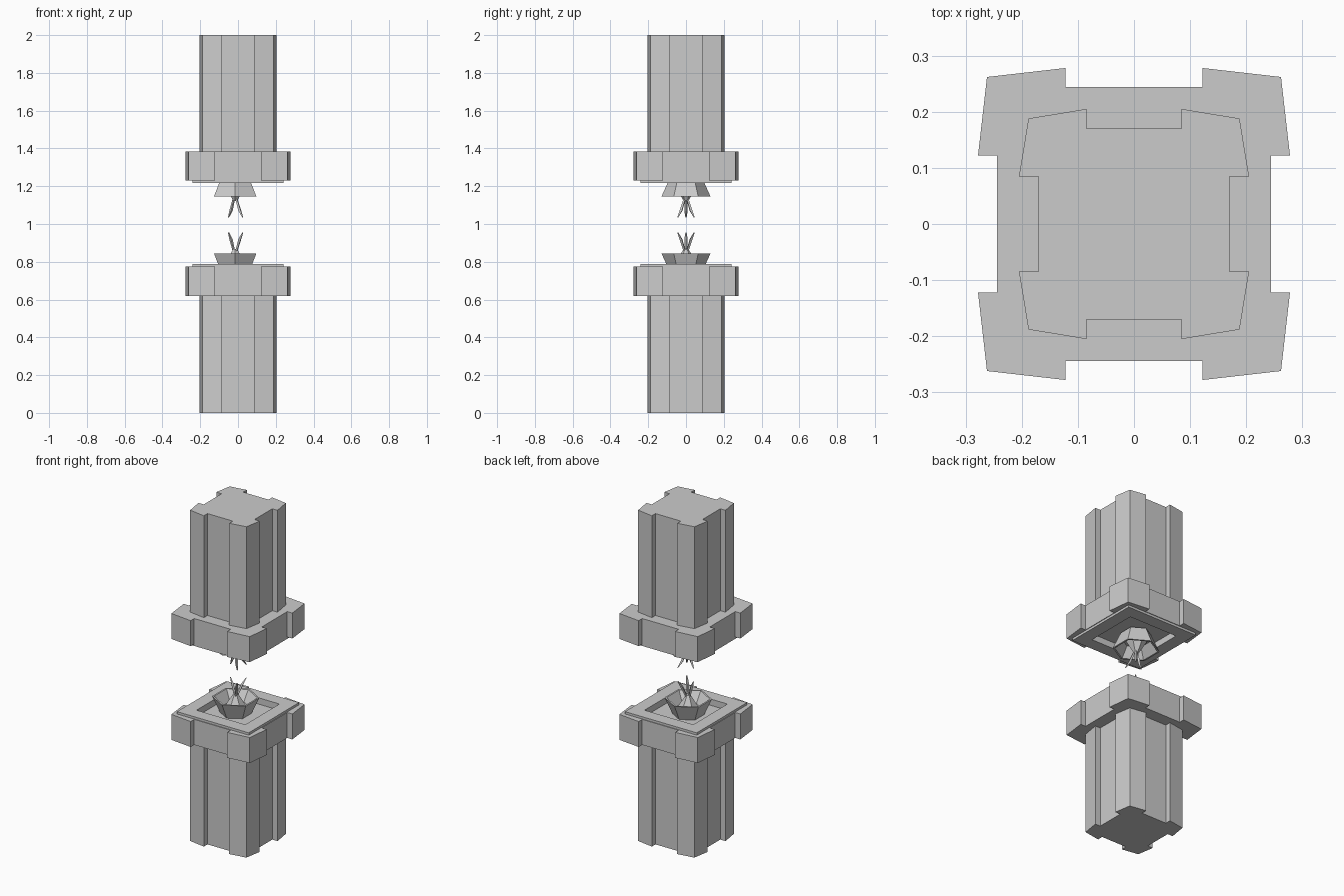
import bpy, bmesh
from math import cos, sin, pi
from mathutils import Vector

if "Cube" in bpy.data.objects:
    bpy.data.objects.remove(bpy.data.objects["Cube"])


def loft(name, rings):
    """Skin a list of equal-length point rings and cap both ends."""
    bm = bmesh.new()
    vs = [[bm.verts.new(p) for p in ring] for ring in rings]
    n = len(vs[0])
    for a, b in zip(vs, vs[1:]):
        for i in range(n):
            j = (i + 1) % n
            bm.faces.new((a[i], a[j], b[j], b[i]))
    bm.faces.new(vs[0])
    bm.faces.new(vs[-1])
    bmesh.ops.recalc_face_normals(bm, faces=bm.faces)
    me = bpy.data.meshes.new(name)
    bm.to_mesh(me)
    bm.free()
    ob = bpy.data.objects.new(name, me)
    bpy.context.collection.objects.link(ob)
    return ob


def prism(name, outline, z0, z1):
    return loft(name, [[(x, y, z) for x, y in outline] for z in (z0, z1)])


def four_fold(corner):
    """Repeat one corner's points around the square."""
    pts = []
    for k in range(4):
        c, s = round(cos(-k * pi / 2)), round(sin(-k * pi / 2))
        pts += [(x * c - y * s, x * s + y * c) for x, y in corner]
    return pts


def square(h):
    return [(-h, -h), (h, -h), (h, h), (-h, h)]


def hexagon(r, z):
    return [(CX + r * sin(i * pi / 3), r * cos(i * pi / 3), z) for i in range(6)]


def cut(ob, cutter):
    m = ob.modifiers.new("recess", 'BOOLEAN')
    m.operation, m.solver, m.object = 'DIFFERENCE', 'EXACT', cutter


CX = -0.015  # bowl axis
COLUMN = four_fold([(.085, .17), (.085, .205), (.188, .188), (.205, .085), (.17, .085)])
COLLAR = four_fold([(.122, .244), (.122, .278), (.262, .262), (.278, .122), (.244, .122)])


def build(side, body, tip):
    # column shaft with four buttressed corners
    prism(side + "_column", COLUMN, body(0), body(.64))
    # collar, thin face plate and the square recess cut through both
    collar = prism(side + "_collar", COLLAR, body(.62), body(.774))
    plate = prism(side + "_plate", square(.24), body(.70), body(.788))
    cutter = prism(side + "_recess_cutter", square(.163), body(.75), body(.83))
    cutter.hide_render = True
    cutter.hide_viewport = True
    cut(collar, cutter)
    cut(plate, cutter)
    # hexagonal bowl with a raised cone in its middle
    profile = [(.085, .745), (.13, .845), (.119, .845), (.078, .785),
               (.062, .785), (.012, .868)]
    loft(side + "_bowl", [hexagon(r, tip(z)) for r, z in profile])
    # three splayed prongs
    for i in range(3):
        a = pi + i * 2 * pi / 3
        out, tan = Vector((cos(a), sin(a), 0)), Vector((-sin(a), cos(a), 0))
        rings = []
        for t, z, w in ((0, .84, .006), (.6, .92, .009), (1, .955, .003)):
            c = Vector((CX * (1 - t), 0, tip(z))) + out * (.047 * t + .003)
            rings.append([c + out * w, c + tan * w, c - out * w, c - tan * w])
        loft(f"{side}_prong_{i + 1}", rings)


build("lower", lambda z: z, lambda z: z)
build("upper", lambda z: 2 - z if z < .1 else 2.004 - z, lambda z: 1.99 - z)
